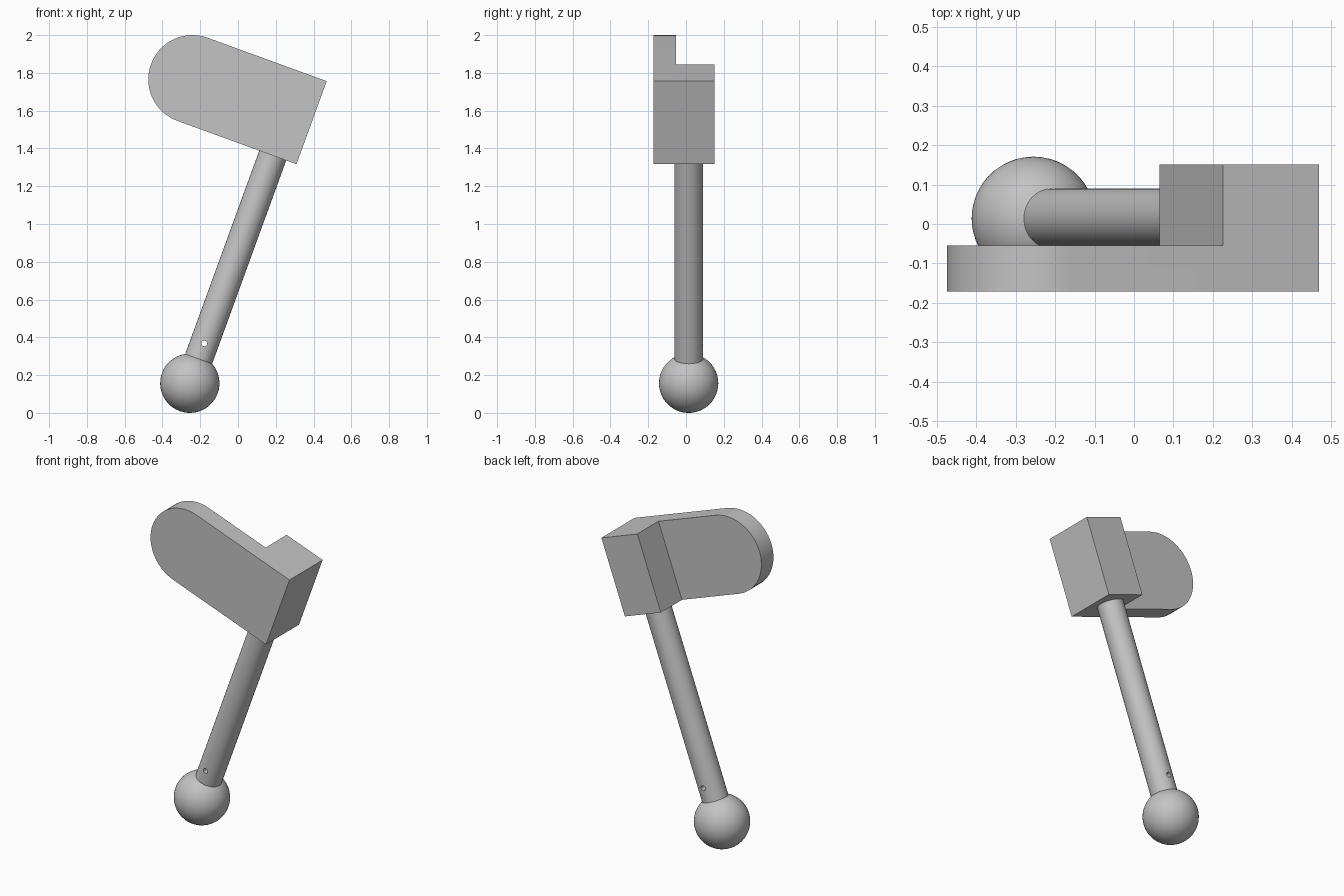
import bpy, bmesh, math
from mathutils import Vector, Matrix

cube = bpy.data.objects.get("Cube")
if cube:
    bpy.data.objects.remove(cube, do_unlink=True)

TILT = Matrix.Rotation(math.radians(20), 4, 'Y')
BALL = Vector((-0.255, 0.014, 0.157))     # ball centre, start of the shaft axis
ROUND = Vector((-0.241, 0, 1.766))        # centre of the rounded head end

grey = bpy.data.materials.new("plain grey")
grey.use_nodes = True
GREY = (0.55, 0.55, 0.55, 1)
grey.diffuse_color = GREY
grey.node_tree.nodes["Principled BSDF"].inputs["Base Color"].default_value = GREY


def finish(obj, name):
    obj.name = obj.data.name = name
    obj.data.materials.clear()
    obj.data.materials.append(grey)
    bpy.ops.object.select_all(action='DESELECT')
    obj.select_set(True)
    bpy.context.view_layer.objects.active = obj
    bpy.ops.object.shade_smooth_by_angle(angle=math.radians(30))


def cylinder(radius, depth, location, rotation, sides):
    bpy.ops.mesh.primitive_cylinder_add(vertices=sides, radius=radius, depth=depth,
                                        location=location, rotation=rotation)
    return bpy.context.object


# Ball at the foot of the shaft
bpy.ops.mesh.primitive_uv_sphere_add(segments=48, ring_count=24, radius=0.157,
                                     location=BALL, rotation=TILT.to_euler())
finish(bpy.context.object, "ball")

# Shaft, from inside the ball to the underside of the head
start, end = 0.1, 1.285
shaft = cylinder(0.076, end - start, BALL + TILT @ Vector((0, 0, (start + end) / 2)),
                 TILT.to_euler(), 32)

# Pin hole drilled front to back through the shaft
drill = cylinder(0.015, 0.5, BALL + TILT @ Vector((0, 0, 0.224)), (math.pi / 2, 0, 0), 20)
drill.hide_render = True
bpy.context.view_layer.objects.active = shaft
cut = shaft.modifiers.new("pin hole", 'BOOLEAN')
cut.operation = 'DIFFERENCE'
cut.solver = 'EXACT'
cut.object = drill
bpy.ops.object.modifier_apply(modifier=cut.name)
bpy.data.objects.remove(drill, do_unlink=True)
finish(shaft, "shaft")

# Head: a plate with one round end, and a deeper block at the square end
R, LENGTH, BLOCK = 0.234, 0.671, 0.26
FRONT, PLATE_BACK, BLOCK_BACK = -0.171, -0.054, 0.151
bm = bmesh.new()


def point(x, z):
    return bm.verts.new((x, FRONT, z))


STEPS = 32
arc = [point(R * math.cos(a), R * math.sin(a))
       for a in (math.pi / 2 + math.pi * i / STEPS for i in range(STEPS + 1))]
split_low, split_top = point(LENGTH - BLOCK, -R), point(LENGTH - BLOCK, R)
plate = bm.faces.new(arc + [split_low, split_top])
block = bm.faces.new([split_top, split_low, point(LENGTH, -R), point(LENGTH, R)])


def push_back(faces, distance, keep):
    """Extrude faces along y and return the moved faces."""
    geom = bmesh.ops.extrude_face_region(bm, geom=faces, use_keep_orig=keep)["geom"]
    bmesh.ops.translate(bm, vec=(0, distance, 0),
                        verts=[g for g in geom if isinstance(g, bmesh.types.BMVert)])
    return [g for g in geom if isinstance(g, bmesh.types.BMFace)]


backs = push_back([plate, block], PLATE_BACK - FRONT, True)
block_back = max(backs, key=lambda f: f.calc_center_median().x)
push_back([block_back], BLOCK_BACK - PLATE_BACK, False)
bmesh.ops.dissolve_limit(bm, angle_limit=0.01, verts=bm.verts[:], edges=bm.edges[:])
bmesh.ops.recalc_face_normals(bm, faces=bm.faces[:])
mesh = bpy.data.meshes.new("head")
bm.to_mesh(mesh)
bm.free()
head = bpy.data.objects.new("head", mesh)
bpy.context.collection.objects.link(head)
head.location = ROUND
head.rotation_euler = TILT.to_euler()
finish(head, "head")
